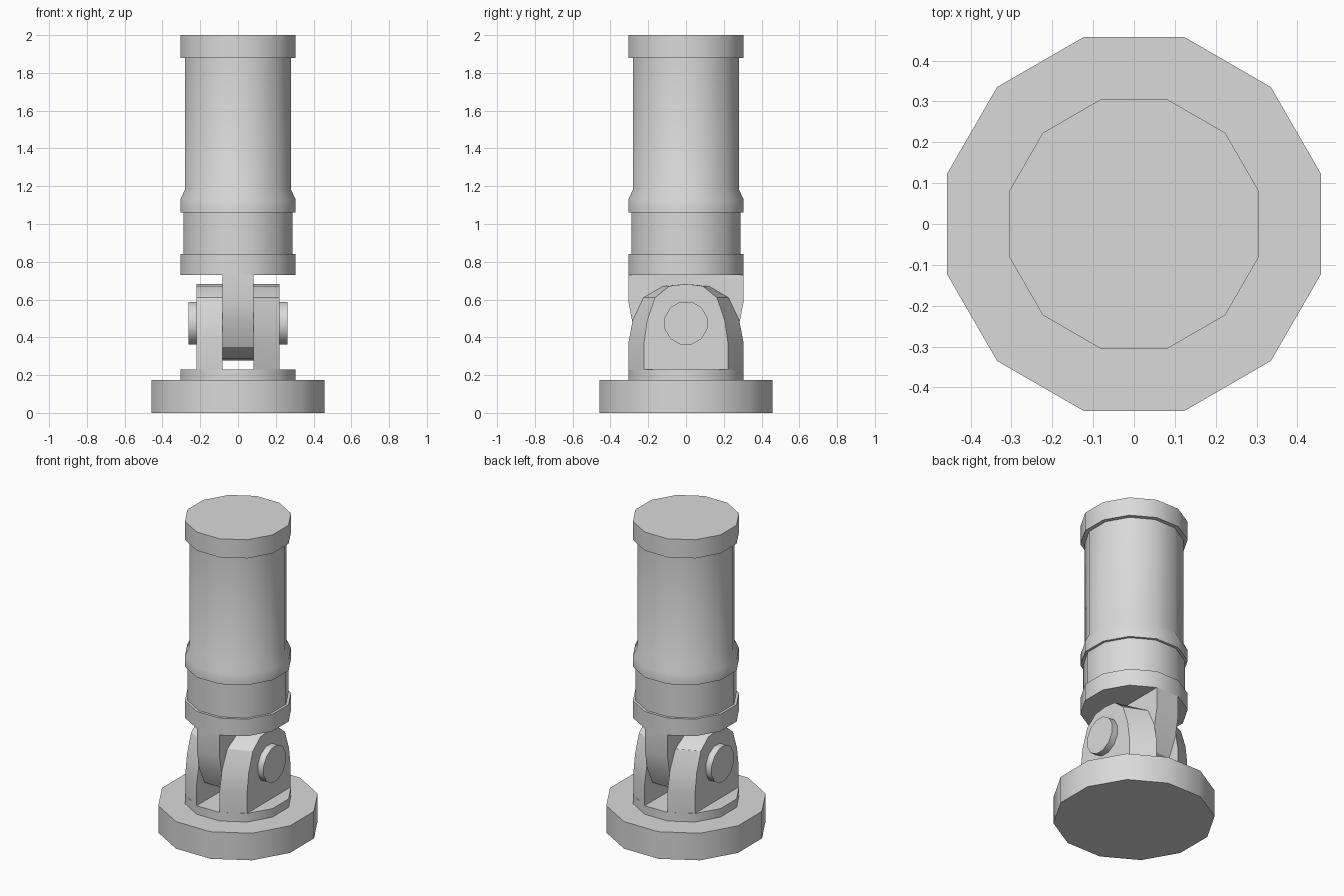
import bpy, bmesh, math

if "Cube" in bpy.data.objects:
    bpy.data.objects.remove(bpy.data.objects["Cube"])

grey = bpy.data.materials.new("plain_grey")
grey.diffuse_color = (0.7, 0.7, 0.7, 1)
grey.use_nodes = True
grey.node_tree.nodes["Principled BSDF"].inputs["Base Color"].default_value = grey.diffuse_color
SIDES = 12
COS = math.cos(math.pi / SIDES)


def finish(name, bm):
    bmesh.ops.recalc_face_normals(bm, faces=bm.faces)
    me = bpy.data.meshes.new(name)
    bm.to_mesh(me)
    bm.free()
    ob = bpy.data.objects.new(name, me)
    bpy.context.collection.objects.link(ob)
    me.materials.append(grey)
    bpy.ops.object.select_all(action='DESELECT')
    ob.select_set(True)
    bpy.context.view_layer.objects.active = ob
    bpy.ops.object.shade_smooth_by_angle(angle=math.radians(32))
    return ob


def loft(name, rings):
    """Skin a list of equal closed rings and cap both ends."""
    bm = bmesh.new()
    loops = [[bm.verts.new(p) for p in r] for r in rings]
    n = len(loops[0])
    for a, b in zip(loops, loops[1:]):
        for i in range(n):
            j = (i + 1) % n
            bm.faces.new((a[i], a[j], b[j], b[i]))
    bm.faces.new(loops[0])
    bm.faces.new(loops[-1])
    return finish(name, bm)


def ring(apothem):
    """Twelve-sided ring with flat sides facing the axes."""
    r = apothem / COS
    angs = [(i + 0.5) * 2 * math.pi / SIDES for i in range(SIDES)]
    return [(r * math.cos(a), r * math.sin(a)) for a in angs]


def lathe(name, profile):
    return loft(name, [[(x, y, z) for x, y in ring(r)] for r, z in profile])


# Base plate and clevis foot
lathe("base_plate", [(0.458, 0), (0.458, 0.175)])
lathe("clevis_foot", [(0.305, 0.175), (0.305, 0.23)])

# Upper cylinder with collars and end cap
lathe("upper_cylinder", [
    (0.305, 0.73), (0.305, 0.84), (0.289, 0.84), (0.289, 1.06),
    (0.305, 1.06), (0.305, 1.13), (0.28, 1.185), (0.28, 1.88),
    (0.305, 1.88), (0.305, 2.0)])

# Rounded tongue outline (half), measured up from the flat end
HALF = [(0.305, 0), (0.305, 0.14), (0.282, 0.26), (0.225, 0.38),
        (0.12, 0.442), (0, 0.452)]
OUTLINE = HALF + [(-y, h) for y, h in reversed(HALF[:-1])]


def tongue(x, scale, z0, up):
    return [(x, y * scale, z0 + up * h) for y, h in OUTLINE]


# Two tapered ears on the foot
for side, label in ((-1, "left"), (1, "right")):
    loft(label + "_ear", [tongue(side * 0.082, 1, 0.23, 1),
                          tongue(side * 0.221, 0.728, 0.23, 1)])

# Central tang hanging from the cylinder
loft("centre_tang", [tongue(-0.081, 1, 0.73, -1), tongue(0.081, 1, 0.73, -1)])

# Hinge pin
loft("hinge_pin", [[(x, a, 0.475 + b) for a, b in ring(0.113)]
                   for x in (-0.263, 0.263)])
